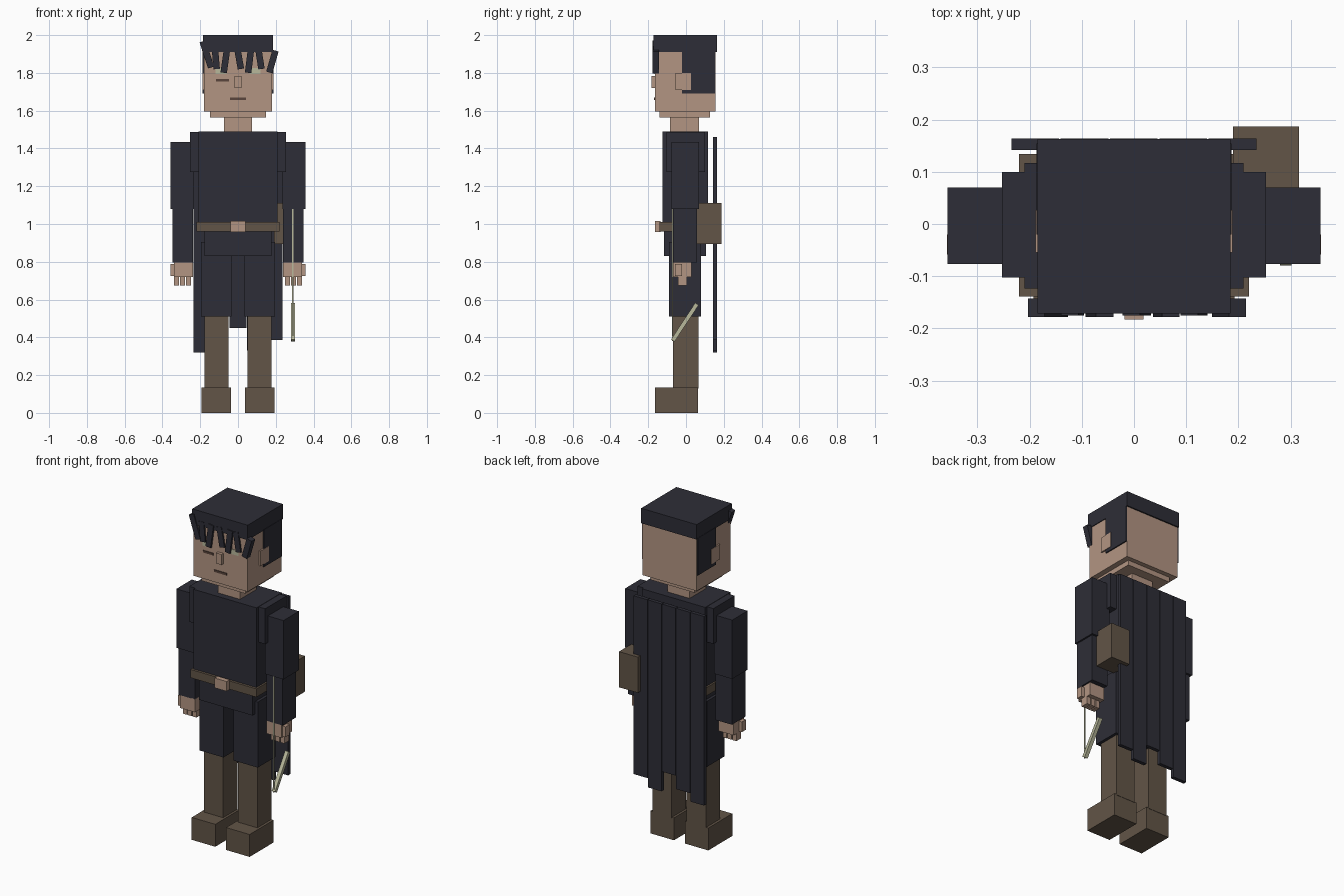
import bpy
from math import atan2, hypot, radians
from mathutils import Matrix

cube = bpy.data.objects.get("Cube")
if cube:
    bpy.data.objects.remove(cube, do_unlink=True)


def material(name, r, g, b):
    m = bpy.data.materials.new(name)
    m.use_nodes = True
    m.diffuse_color = (r, g, b, 1)
    m.node_tree.nodes["Principled BSDF"].inputs["Base Color"].default_value = (r, g, b, 1)
    return m


DARK = material("dark cloth", 0.027, 0.027, 0.038)
SKIN = material("skin", 0.45, 0.30, 0.225)
BROWN = material("brown leather", 0.122, 0.09, 0.063)
LIP = material("dark skin line", 0.10, 0.06, 0.045)
GREEN = material("pale green", 0.48, 0.48, 0.33)


def box(name, mat, x, y, z, tilt=0, axis="Y"):
    """Box from three (low, high) ranges, optionally tilted about its centre."""
    lo, hi = zip(x, y, z)
    bpy.ops.mesh.primitive_cube_add(size=1)
    ob = bpy.context.object
    ob.name = ob.data.name = name
    size = [b - a for a, b in zip(lo, hi)]
    ob.data.transform(Matrix.Rotation(tilt, 4, axis) @ Matrix.Diagonal((*size, 1)))
    ob.location = [(a + b) / 2 for a, b in zip(lo, hi)]
    ob.data.materials.append(mat)
    return ob


def pair(name, mat, x, y, z):
    """The same box on the left (+x) and the right."""
    box("left_" + name, mat, x, y, z)
    box("right_" + name, mat, (-x[1], -x[0]), y, z)


def wide(w):
    return (-w, w)


# Head and face
box("head", SKIN, wide(.18), (-.165, .155), (1.595, 1.92))
box("jaw", SKIN, wide(.147), (-.14, .127), (1.565, 1.6))
box("neck", SKIN, wide(.073), (-.085, .07), (1.48, 1.57))
box("nose", SKIN, wide(.018), (-.183, -.16), (1.72, 1.783))
box("mouth", LIP, wide(.042), (-.169, -.163), (1.657, 1.67))
box("scar", LIP, (-.116, -.048), (-.169, -.163), (1.754, 1.767))
pair("eye", GREEN, (.06, .12), (-.168, -.163), (1.795, 1.825))
pair("ear", SKIN, (.17, .189), (-.055, .027), (1.71, 1.80))

# Hair
box("hair_cap", DARK, wide(.185), (-.172, .163), (1.91, 2))
pair("side_hair", DARK, (.17, .187), (-.02, .154), (1.69, 1.915))
fringe = [(-.165, 1.825, 1.97, -18), (-.118, 1.82, 1.94, -5), (-.066, 1.80, 1.94, 8),
          (.005, 1.82, 1.94, -10), (.062, 1.80, 1.94, 7), (.115, 1.82, 1.94, -9),
          (.182, 1.80, 1.92, 16)]
for i, (x, low, high, tilt) in enumerate(fringe):
    front = -.178 + .003 * (i % 2)
    box(f"fringe_strand_{i + 1}", DARK, (x - .017, x + .017), (front, front + .035),
        (low, high), radians(tilt))

# Torso
box("tunic", DARK, wide(.21), (-.124, .117), (.96, 1.49))
box("shoulders", DARK, wide(.253), (-.103, .1), (1.275, 1.488))
box("tunic_skirt", DARK, wide(.178), (-.117, .106), (.83, .97))
box("belt", BROWN, wide(.22), (-.139, .134), (.96, 1.01))
box("belt_buckle", SKIN, wide(.04), (-.165, -.135), (.957, 1.016))

# Arms and hands
pair("upper_sleeve", DARK, (.235, .357), (-.077, .07), (1.08, 1.435))
pair("lower_sleeve", DARK, (.238, .347), (-.07, .058), (.797, 1.09))
pair("palm", SKIN, (.238, .338), (-.07, .03), (.72, .8))
pair("thumb", SKIN, (.335, .358), (-.058, -.02), (.725, .787))
for i in range(3):
    x = .248 + i * .032
    pair(f"finger_{i + 1}", SKIN, (x, x + .026), (-.042, .004), (.675, .725))

# Legs and boots
pair("trouser_leg", DARK, (.034, .195), (-.09, .08), (.51, .905))
pair("lower_leg", BROWN, (.05, .178), (-.07, .065), (.13, .52))
pair("boot", BROWN, (.036, .193), (-.165, .063), (0, .135))

# Cape made of five hanging strips
for i, low in enumerate((.32, .37, .45, .33, .385)):
    x = -.235 + i * .0945
    box(f"cape_strip_{i + 1}", DARK, (x, x + .0915), (.142, .164), (low, 1.46))

# Hip bag
box("hip_bag", BROWN, (.19, .316), (.058, .187), (.895, 1.11))

# Hand-held rod with a slanted end piece
box("rod", GREEN, (.287, .293), (-.075, -.069), (.38, 1.1))
(y0, z0), (y1, z1) = (-.07, .383), (.058, .577)
half = hypot(y1 - y0, z1 - z0) / 2
yc, zc = (y0 + y1) / 2, (z0 + z1) / 2
box("rod_end", GREEN, (.28, .302), (yc - .011, yc + .011), (zc - half, zc + half),
    -atan2(y1 - y0, z1 - z0), "X")
